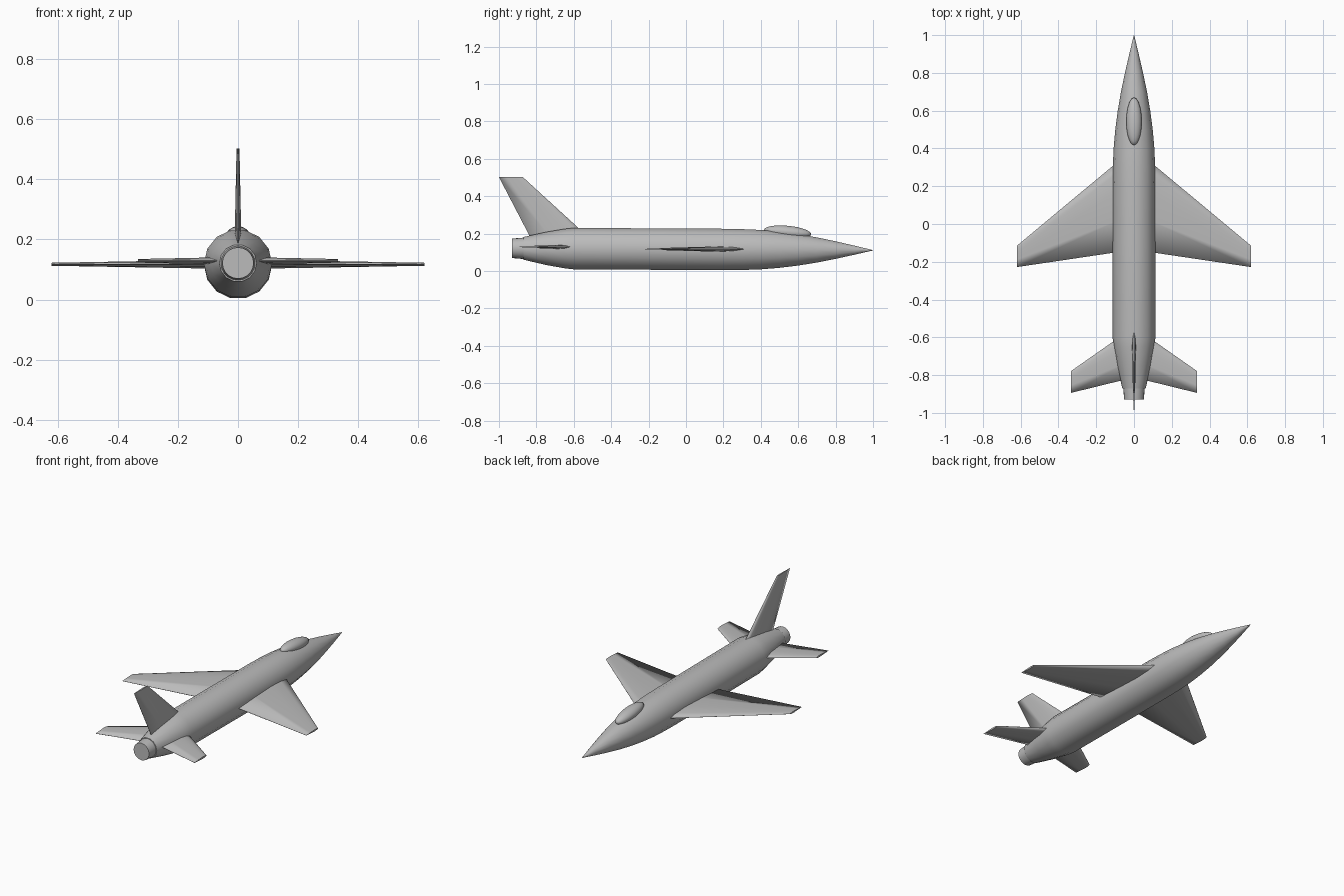
import bpy, bmesh, math
from mathutils import Matrix, Vector

if "Cube" in bpy.data.objects:
    bpy.data.objects.remove(bpy.data.objects["Cube"])

grey = bpy.data.materials.new("light_grey")
grey.diffuse_color = (0.5, 0.5, 0.5, 1)
grey.use_nodes = True
grey.node_tree.nodes["Principled BSDF"].inputs["Base Color"].default_value = grey.diffuse_color


def finish(bm, name):
    bmesh.ops.recalc_face_normals(bm, faces=bm.faces[:])
    me = bpy.data.meshes.new(name)
    bm.to_mesh(me)
    bm.free()
    ob = bpy.data.objects.new(name, me)
    bpy.context.collection.objects.link(ob)
    me.materials.append(grey)
    return ob


def smooth(ob, angle):
    bpy.ops.object.select_all(action='DESELECT')
    ob.select_set(True)
    bpy.context.view_layer.objects.active = ob
    bpy.ops.object.shade_smooth_by_angle(angle=math.radians(angle))


def axis_z(y):
    # body axis sinks slightly towards the nose
    return 0.1165 - 0.0055 * y


def lathe(name, profile, sides):
    """Rings of (y, radius) along the body axis, skinned and capped."""
    bm = bmesh.new()
    rings = []
    for y, r in profile:
        ring = []
        for i in range(sides):
            a = 2 * math.pi * i / sides
            ring.append(bm.verts.new((r * math.cos(a), y, axis_z(y) + r * math.sin(a))))
        rings.append(ring)
    for a, b in zip(rings, rings[1:]):
        for i in range(sides):
            j = (i + 1) % sides
            bm.faces.new((a[i], a[j], b[j], b[i]))
    bm.faces.new(rings[0])
    bm.faces.new(rings[-1])
    ob = finish(bm, name)
    smooth(ob, 40)
    return ob


def blade(name, root, tip, place):
    """Thin tapered aerofoil; root/tip = (span, lead_y, trail_y, half_thickness)."""
    bm = bmesh.new()
    section = [(0, 0.08), (0.12, 0.7), (0.32, 1), (0.65, 0.62), (1, 0.08)]
    loop = section + [(c, -t) for c, t in reversed(section)]
    ends = []
    for span, le, te, h in (root, tip):
        ends.append([bm.verts.new(place(span, le + (te - le) * c, t * h)) for c, t in loop])
    n = len(loop)
    for i in range(n):
        j = (i + 1) % n
        f = bm.faces.new((ends[0][i], ends[0][j], ends[1][j], ends[1][i]))
        f.smooth = True
    for e in ends:
        cap = bm.faces.new(e)
        for edge in cap.edges:
            edge.smooth = False
    return finish(bm, name)


# fuselage: pointed nose, straight barrel, tapered tail
lathe("fuselage", [(1.0, 0.001), (0.9, 0.025), (0.8, 0.048), (0.7, 0.069), (0.6, 0.086),
                   (0.5, 0.099), (0.4, 0.108), (0.3, 0.112), (0.2, 0.1135), (-0.6, 0.1135),
                   (-0.65, 0.108), (-0.75, 0.090), (-0.87, 0.062)], 14)

# exhaust nozzle
lathe("exhaust_nozzle", [(-0.84, 0.058), (-0.87, 0.057), (-0.93, 0.052)], 20)

# canopy bubble
bm = bmesh.new()
bmesh.ops.create_uvsphere(bm, u_segments=20, v_segments=12, radius=1)
bm.transform(Matrix.Translation((0, 0.543, 0.208)) @ Matrix.Rotation(math.radians(-5.5), 4, 'X')
             @ Matrix.Diagonal((0.041, 0.127, 0.034, 1)))
smooth(finish(bm, "canopy"), 60)

# wings and tailplanes on both sides
for side, label in ((1, "right"), (-1, "left")):
    blade(label + "_wing", (0.06, 0.351, -0.145, 0.015), (0.62, -0.115, -0.228, 0.005),
          lambda s, y, t, k=side: (k * s, y, 0.1175 + t))
    blade(label + "_tailplane", (0.04, -0.573, -0.822, 0.012), (0.333, -0.778, -0.894, 0.006),
          lambda s, y, t, k=side: (k * s, y, 0.129 + t))

# swept tail fin
blade("tail_fin", (0.16, -0.498, -0.822, 0.012), (0.502, -0.872, -1.0, 0.005),
      lambda s, y, t: (t, y, s))
